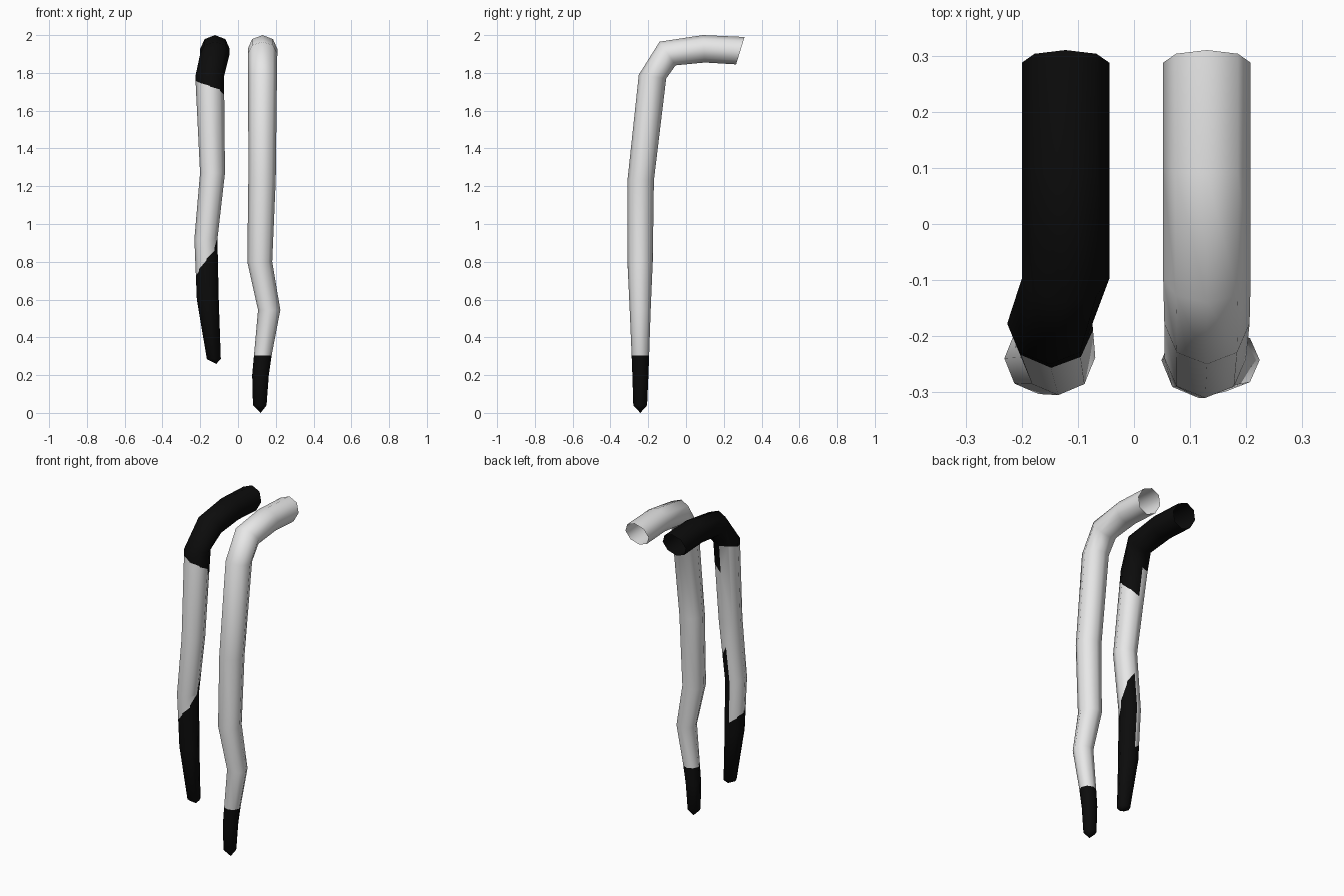
import bpy, bmesh, math
from mathutils import Vector

if "Cube" in bpy.data.objects:
    bpy.data.objects.remove(bpy.data.objects["Cube"])

SIDES = 8


def material(name, v):
    m = bpy.data.materials.new(name)
    m.diffuse_color = (v, v, v, 1)
    m.use_nodes = True
    m.node_tree.nodes["Principled BSDF"].inputs["Base Color"].default_value = m.diffuse_color
    return m


WHITE = material("white", 0.8)
BLACK = material("black", 0.0035)


def at(table, j):
    """Boundary height at ring corner j (0..8, running round from the back seam)."""
    return table[j] if len(table) > 1 else table[0]


def tube(name, rings, tip, upper, lower):
    """rings: x centre, x width, outer (y, z), inner (y, z). Open rear end, pointed tip.
    Black above the upper and below the lower boundary; one height per corner."""
    bm = bmesh.new()
    col = bm.faces.layers.int.new("column")
    loops = []
    for x, w, (oy, oz), (iy, iz) in rings:
        loop = []
        for j in range(SIDES):
            a = -math.pi + 2 * math.pi * j / SIDES
            c, s = math.cos(a), math.sin(a)
            loop.append(bm.verts.new((x + s * w / 2,
                                      (oy + iy) / 2 + c * (oy - iy) / 2,
                                      (oz + iz) / 2 + c * (oz - iz) / 2)))
        loops.append(loop)
    end = bm.verts.new(tip)
    for j in range(SIDES):
        k = (j + 1) % SIDES
        for a, b in zip(loops, loops[1:]):
            bm.faces.new((a[j], a[k], b[k], b[j]))[col] = j
        bm.faces.new((loops[-1][j], loops[-1][k], end))[col] = j
    bmesh.ops.recalc_face_normals(bm, faces=bm.faces[:])

    # cut the colour boundaries into each column of faces
    tests = []
    for table, sign in ((upper, 1), (lower, -1)):
        if not table:
            continue
        for j in range(SIDES):
            h0, h1 = at(table, j), at(table, j + 1)
            h = (h0 + h1) / 2
            faces = [f for f in bm.faces if f[col] == j and f.calc_center_median().z < 1.8]
            near = min(faces, key=lambda f: abs(f.calc_center_median().z - h))
            mid = near.calc_center_median()
            a0, a1 = (-math.pi + 2 * math.pi * i / SIDES for i in (j, j + 1))
            t = Vector((math.sin(a1) - math.sin(a0), math.cos(a0) - math.cos(a1), 0)).normalized()
            slope = (h1 - h0) / 0.056
            co = Vector((mid.x, mid.y, h))
            no = (Vector((0, 0, 1)) - slope * t).normalized()
            geom = set(faces)
            for f in faces:
                geom.update(f.edges)
                geom.update(f.verts)
            bmesh.ops.bisect_plane(bm, geom=list(geom), plane_co=co, plane_no=no, dist=1e-5)
            tests.append((j, co, no, sign))
    for f in bm.faces:
        c = f.calc_center_median()
        if c.z > 1.8:
            f.material_index = 1 if upper else 0
        elif any(j == f[col] and sign * (c - co).dot(no) > 0 for j, co, no, sign in tests):
            f.material_index = 1

    me = bpy.data.meshes.new(name)
    bm.to_mesh(me)
    bm.free()
    me.materials.append(WHITE)
    me.materials.append(BLACK)
    ob = bpy.data.objects.new(name, me)
    bpy.context.collection.objects.link(ob)
    bpy.ops.object.select_all(action='DESELECT')
    ob.select_set(True)
    bpy.context.view_layer.objects.active = ob
    bpy.ops.object.shade_smooth_by_angle(angle=math.radians(65))


def arch(x, x_knee):
    """Top part shared by both tubes: rear opening to the bend."""
    return [(x, 0.156, (0.31, 1.99), (0.265, 1.845)),
            (x, 0.156, (0.09, 2.0), (0.10, 1.855)),
            (x, 0.156, (-0.14, 1.965), (-0.055, 1.84)),
            (x_knee, 0.152, (-0.25, 1.79), (-0.105, 1.77))]


def hang(x, w, y0, y1, z):
    """Level ring of the hanging part."""
    return (x, w, (y0, z), (y1, z))


# long white strand with a black tip
tube("right_strand",
     arch(0.13, 0.13) + [hang(0.127, 0.145, -0.31, -0.17, 1.23),
                         hang(0.115, 0.132, -0.31, -0.176, 0.80),
                         hang(0.165, 0.118, -0.298, -0.187, 0.545),
                         hang(0.132, 0.094, -0.288, -0.195, 0.31),
                         hang(0.119, 0.088, -0.284, -0.199, 0.20),
                         hang(0.115, 0.072, -0.279, -0.206, 0.04)],
     (0.12, -0.242, 0.0), None, [0.305])

# shorter strand, black at both ends
tube("left_strand",
     arch(-0.122, -0.15) + [hang(-0.135, 0.132, -0.305, -0.17, 1.27),
                            hang(-0.17, 0.122, -0.303, -0.176, 0.92),
                            hang(-0.16, 0.116, -0.295, -0.187, 0.60),
                            hang(-0.128, 0.074, -0.279, -0.206, 0.285)],
     (-0.115, -0.242, 0.26),
     [1.785, 1.77, 1.755, 1.745, 1.73, 1.715, 1.69, 1.64, 1.60],
     [0.66, 0.70, 0.72, 0.75, 0.81, 0.86, 0.93, 1.05, 1.13])
